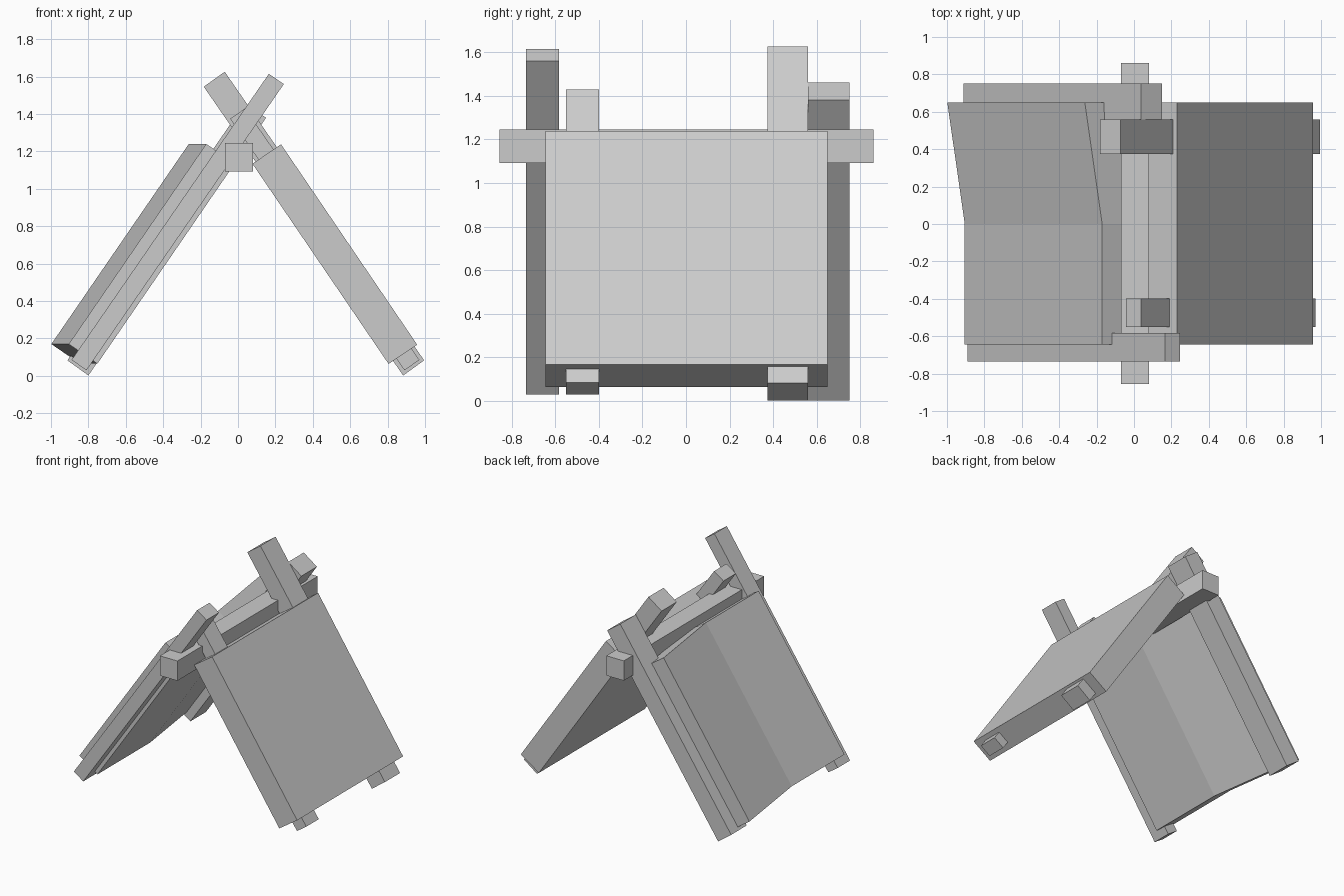
import bpy

if "Cube" in bpy.data.objects:
    bpy.data.objects.remove(bpy.data.objects["Cube"])


def loft(name, profile, stations):
    """Sweep an (x, z) profile along y; stations are (y, x shift)."""
    n = len(profile)
    verts = [(x + dx, y, z) for y, dx in stations for x, z in profile]
    faces = [tuple(range(n)), tuple(range(len(verts) - n, len(verts)))[::-1]]
    for s in range(len(stations) - 1):
        for i in range(n):
            a, b = s * n + i, s * n + (i + 1) % n
            faces.append((a, a + n, b + n, b))
    mesh = bpy.data.meshes.new(name)
    mesh.from_pydata(verts, [], faces)
    mesh.update()
    obj = bpy.data.objects.new(name, mesh)
    bpy.context.collection.objects.link(obj)
    # make every shell face outward
    import bmesh
    bm = bmesh.new()
    bm.from_mesh(mesh)
    bmesh.ops.recalc_face_normals(bm, faces=bm.faces)
    bm.to_mesh(mesh)
    bm.free()
    return obj


# ridge pole along the top
loft("ridge_pole", [(-0.07, 1.092), (0.08, 1.092), (0.08, 1.245), (-0.07, 1.245)],
     [(-0.855, 0), (0.86, 0)])

# crossed poles: low outer, low inner, high inner, high outer corners
poles = {
    "front_left_pole": ([(-0.89, 0.085), (-0.81, 0.03), (0.245, 1.56), (0.165, 1.615)], -0.735, -0.583),
    "back_left_pole": ([(-0.912, 0.083), (-0.80, 0.002), (0.15, 1.38), (0.038, 1.46)], 0.56, 0.75),
    "front_right_pole": ([(0.97, 0.085), (0.89, 0.03), (-0.042, 1.375), (0.038, 1.43)], -0.55, -0.398),
    "back_right_pole": ([(0.995, 0.083), (0.883, 0.002), (-0.183, 1.546), (-0.071, 1.626)], 0.375, 0.56),
}
for name, (profile, y0, y1) in poles.items():
    loft(name, profile, [(y0, 0), (y1, 0)])

# straight right roof panel
loft("right_panel", [(0.958, 0.167), (0.805, 0.064), (0.077, 1.134), (0.23, 1.238)],
     [(-0.645, 0), (0.65, 0)])

# left roof panel, creased halfway and flared outward at the back
loft("left_panel", [(-0.905, 0.17), (-0.752, 0.065), (-0.017, 1.136), (-0.17, 1.24)],
     [(-0.645, 0), (0.0, 0), (0.65, -0.093)])
